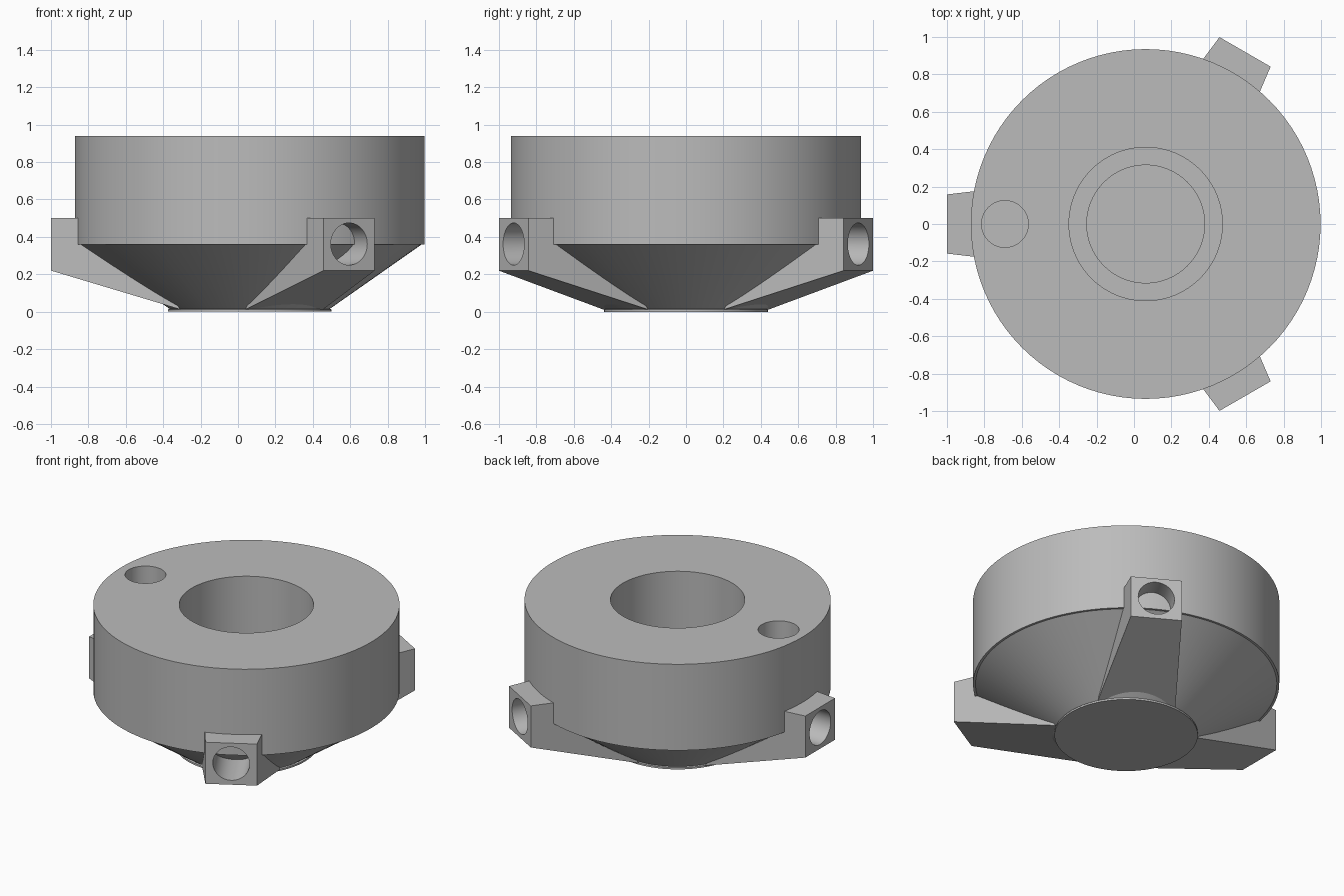
import bpy, bmesh, math
from mathutils import Matrix, Vector

if "Cube" in bpy.data.objects:
    bpy.data.objects.remove(bpy.data.objects["Cube"])

CENTRE = Vector((0.0625, 0, 0))

grey = bpy.data.materials.new("plain_grey")
grey.use_nodes = True
grey.diffuse_color = (0.5, 0.5, 0.5, 1)
grey.node_tree.nodes["Principled BSDF"].inputs["Base Color"].default_value = grey.diffuse_color


def make_object(name, bm):
    bmesh.ops.recalc_face_normals(bm, faces=bm.faces[:])
    mesh = bpy.data.meshes.new(name)
    bm.to_mesh(mesh)
    bm.free()
    mesh.materials.append(grey)
    obj = bpy.data.objects.new(name, mesh)
    bpy.context.collection.objects.link(obj)
    return obj


def lathe(name, profile, steps=96):
    bm = bmesh.new()
    verts = [bm.verts.new((r, 0, z)) for r, z in profile]
    edges = [bm.edges.new(pair) for pair in zip(verts, verts[1:])]
    bmesh.ops.spin(bm, geom=verts + edges, axis=(0, 0, 1), cent=(0, 0, 0),
                   angle=math.tau, steps=steps, use_duplicate=False)
    bmesh.ops.remove_doubles(bm, verts=bm.verts[:], dist=1e-4)
    bmesh.ops.translate(bm, verts=bm.verts[:], vec=CENTRE)
    return make_object(name, bm)


def activate(obj):
    bpy.ops.object.select_all(action='DESELECT')
    obj.select_set(True)
    bpy.context.view_layer.objects.active = obj


def drill(obj, radius, depth, matrix):
    bm = bmesh.new()
    bmesh.ops.create_cone(bm, cap_ends=True, segments=64, radius1=radius,
                          radius2=radius, depth=depth, matrix=matrix)
    cutter = make_object("hole_cutter", bm)
    cutter.hide_render = True
    mod = obj.modifiers.new("hole", 'BOOLEAN')
    mod.operation, mod.solver, mod.object = 'DIFFERENCE', 'EXACT', cutter
    activate(obj)
    bpy.ops.object.modifier_apply(modifier=mod.name)
    bpy.data.objects.remove(cutter)


def smooth(obj):
    activate(obj)
    bpy.ops.object.shade_smooth_by_angle(angle=math.radians(25))


# Drum with a conical underside, thin base disc and stepped centre bore
body = lathe("body", [(0, 0), (0.4375, 0), (0.4375, 0.012), (0.428, 0.015),
                      (0.92, 0.36), (0.935, 0.36), (0.935, 0.94), (0.41, 0.94),
                      (0.41, 0.12), (0.315, 0.12), (0.315, 0.05), (0, 0.05)])

# Small blind hole in the top face
drill(body, 0.125, 1.0, Matrix.Translation((-0.69, 0, 0.9)))
smooth(body)

# Side profile of a mounting arm as (distance from axis, height)
ARM = [(1.0625, 0.22), (1.0625, 0.5), (0.9, 0.5),
       (0.86, 0.36), (0.42, 0.08), (0.37, 0.012)]


def half_width(r):
    return 0.158 + 0.118 * (1.0625 - r)


# Three flared arms, each with a round hole through its outer block
for name, angle in (("right_arm", 180), ("back_arm", 60), ("front_arm", -60)):
    place = Matrix.Translation(CENTRE) @ Matrix.Rotation(math.radians(angle), 4, 'Z')
    bm = bmesh.new()
    sides = [[bm.verts.new((r, s * half_width(r), z)) for r, z in ARM] for s in (-1, 1)]
    for side in sides:
        bm.faces.new(side)
    for i in range(len(ARM)):
        j = (i + 1) % len(ARM)
        bm.faces.new((sides[0][i], sides[0][j], sides[1][j], sides[1][i]))
    bm.transform(place)
    arm = make_object(name, bm)
    drill(arm, 0.1125, 0.7, place @ Matrix.Translation((0.9, 0, 0.362))
          @ Matrix.Rotation(math.pi / 2, 4, 'Y'))
    smooth(arm)
